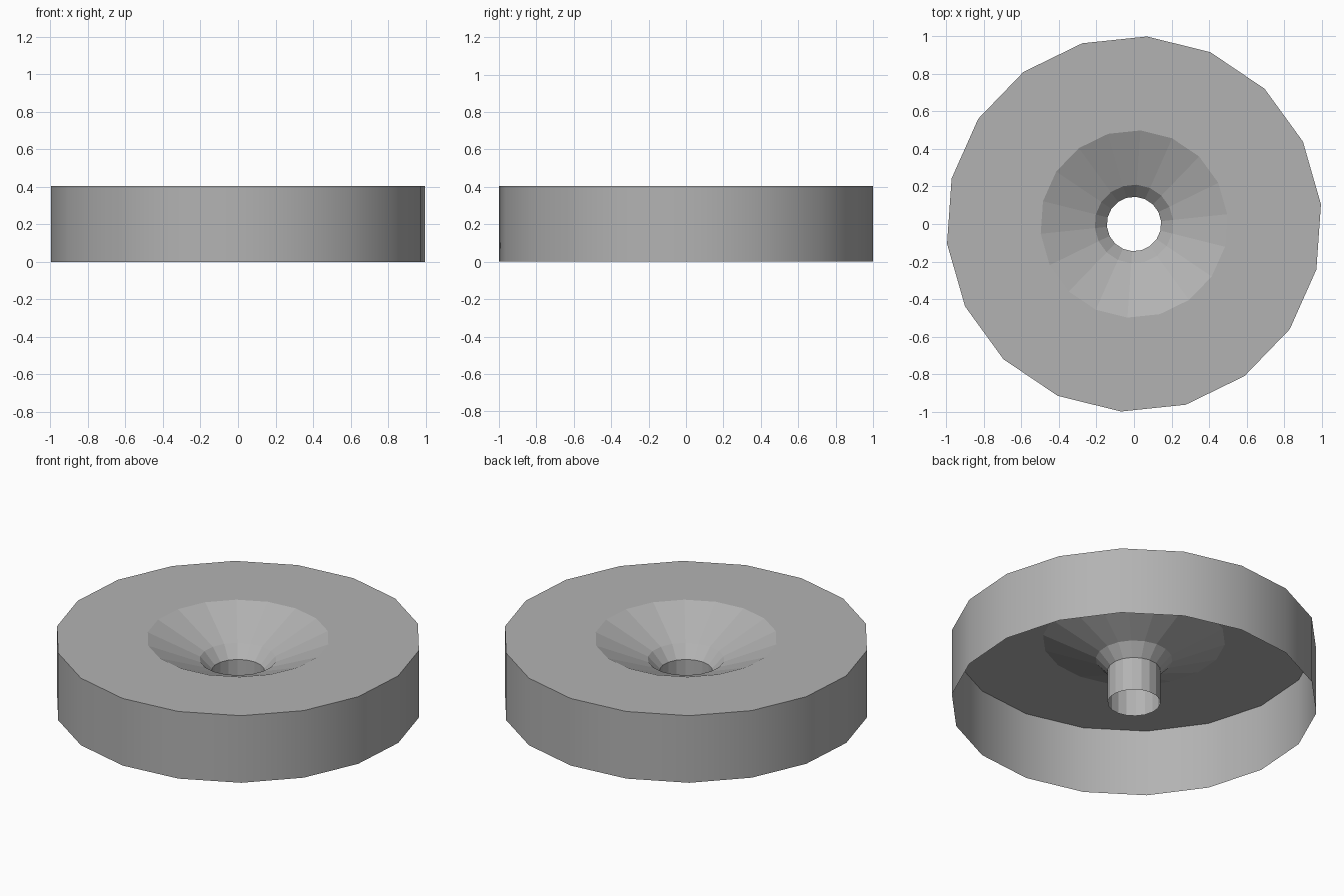
import bpy, bmesh
from math import cos, sin, radians

if "Cube" in bpy.data.objects:
    bpy.data.objects.remove(bpy.data.objects["Cube"])

SIDES = 18
TURN = radians(6.0)
# Profile (radius, height): outer wall, flat top, two-step funnel, centre tube
PROFILE = [(1.002, 0.0), (1.002, 0.405), (0.50, 0.405),
           (0.21, 0.28), (0.145, 0.21), (0.145, 0.008)]

bm = bmesh.new()
rings = []
for r, z in PROFILE:
    angles = [TURN + radians(360 * i / SIDES) for i in range(SIDES)]
    rings.append([bm.verts.new((r * cos(a), r * sin(a), z)) for a in angles])

# Skin neighbouring rings; only the outer wall is smooth
for k, (a, b) in enumerate(zip(rings, rings[1:])):
    for i in range(SIDES):
        j = (i + 1) % SIDES
        f = bm.faces.new((a[i], a[j], b[j], b[i]))
        f.smooth = (k == 0)

# Crisp edge between wall and top
for i in range(SIDES):
    bm.edges.get((rings[1][i], rings[1][(i + 1) % SIDES])).smooth = False

mesh = bpy.data.meshes.new("funnel_disc")
bm.to_mesh(mesh)
bm.free()

# Darker grey finish
grey = bpy.data.materials.new("dark_grey")
grey.diffuse_color = (0.45, 0.45, 0.45, 1)
grey.use_nodes = True
grey.node_tree.nodes["Principled BSDF"].inputs["Base Color"].default_value = grey.diffuse_color
mesh.materials.append(grey)

disc = bpy.data.objects.new("funnel_disc", mesh)
bpy.context.collection.objects.link(disc)
